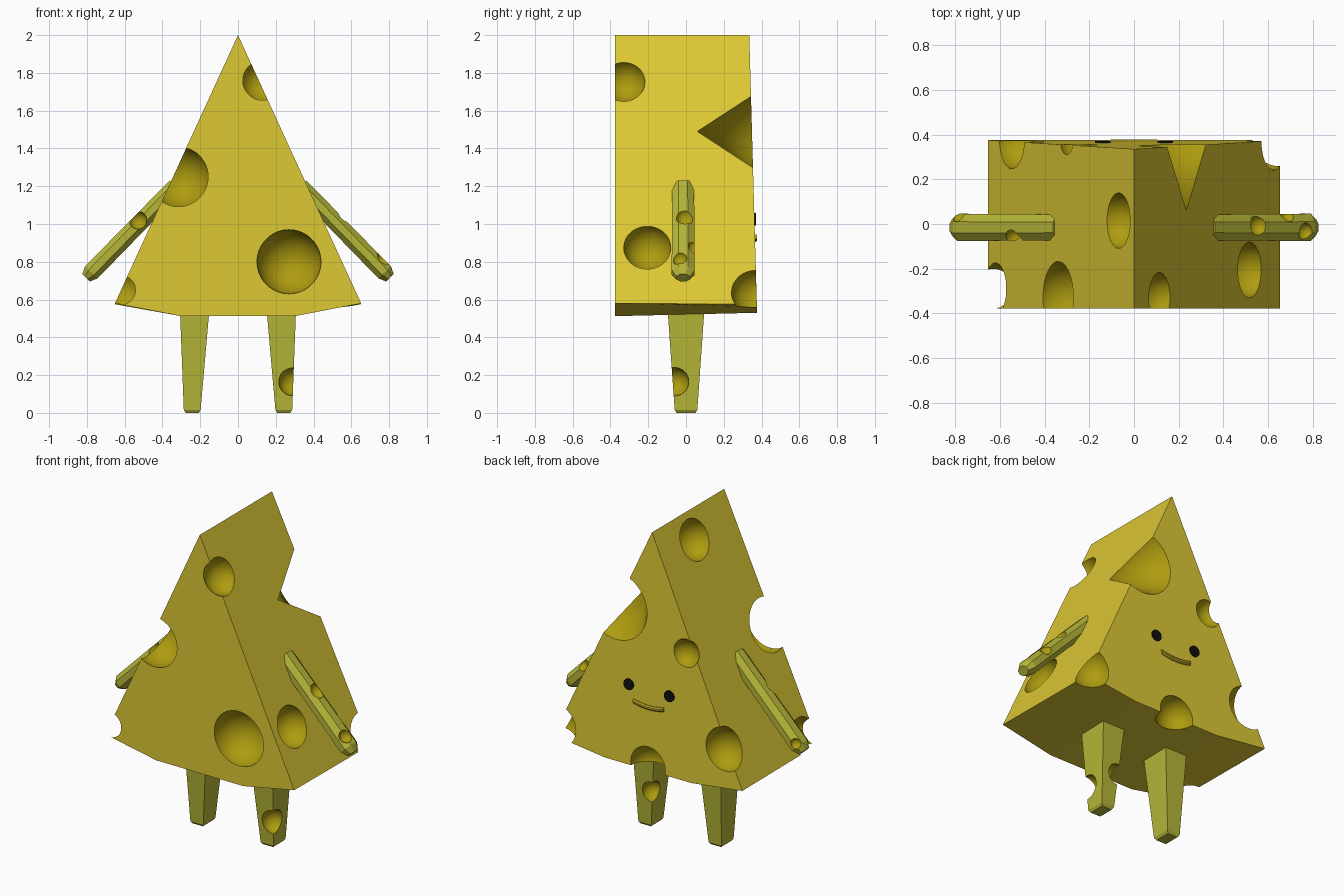
import bpy, bmesh, math
from mathutils import Vector

if "Cube" in bpy.data.objects:
    bpy.data.objects.remove(bpy.data.objects["Cube"])


def material(name, rgb):
    m = bpy.data.materials.new(name)
    m.diffuse_color = (*rgb, 1)
    m.use_nodes = True
    m.node_tree.nodes["Principled BSDF"].inputs["Base Color"].default_value = m.diffuse_color
    return m


RIND = material("cheese yellow", (0.72, 0.58, 0.035))
HOLE = material("hole olive", (0.42, 0.33, 0.005))
LIMB = material("limb green yellow", (0.47, 0.47, 0.04))
BLACK = material("eye black", (0.005, 0.005, 0.005))
MOUTH = material("mouth yellow", (0.50, 0.39, 0.02))


def make(name, bm, mat, smooth=False):
    bmesh.ops.recalc_face_normals(bm, faces=bm.faces)
    for f in bm.faces:
        f.smooth = smooth
    me = bpy.data.meshes.new(name)
    bm.to_mesh(me)
    bm.free()
    me.materials.append(mat)
    ob = bpy.data.objects.new(name, me)
    bpy.context.collection.objects.link(ob)
    return ob


def loft(name, rings, mat):
    """Closed solid through a list of equally long point rings."""
    bm = bmesh.new()
    vs = [[bm.verts.new(p) for p in r] for r in rings]
    n = len(rings[0])
    for a, b in zip(vs, vs[1:]):
        for i in range(n):
            bm.faces.new((a[i], a[(i + 1) % n], b[(i + 1) % n], b[i]))
    bm.faces.new(vs[0])
    bm.faces.new(vs[-1])
    return make(name, bm, mat)


def ball(center, r):
    bm = bmesh.new()
    bmesh.ops.create_uvsphere(bm, u_segments=28, v_segments=18, radius=r)
    bmesh.ops.translate(bm, verts=bm.verts, vec=center)
    return make("hole_cutter", bm, HOLE, True)


def carve(ob, cutters):
    """Subtract each cutter, keeping its colour on the hollow, then bake."""
    for c in cutters:
        c.hide_render = True
        mod = ob.modifiers.new("hole", 'BOOLEAN')
        mod.operation, mod.solver, mod.object = 'DIFFERENCE', 'EXACT', c
        mod.material_mode = 'TRANSFER'
    dg = bpy.context.evaluated_depsgraph_get()
    me = bpy.data.meshes.new_from_object(ob.evaluated_get(dg))
    ob.modifiers.clear()
    ob.data = me
    for c in cutters:
        bpy.data.objects.remove(c)


# Wedge body: front outline lofted to a slightly leaning back outline
front = [(0, 2), (-0.652, 0.58), (-0.3, 0.512), (0.3, 0.512), (0.652, 0.58)]
back = [(0, 2), (-0.652, 0.575), (-0.3, 0.53), (0.3, 0.53), (0.652, 0.575)]
body = loft("cheese_body", [[(x, -0.377, z) for x, z in front],
                            [(x, 0.375 - 0.04 * max(0, z - 0.58) / 1.42, z) for x, z in back]], RIND)

# Cone notch on the back right edge
bm = bmesh.new()
bmesh.ops.create_cone(bm, cap_ends=True, segments=40, radius1=0, radius2=0.281, depth=0.39)
for v in bm.verts:
    v.co = Vector((v.co.x + 0.233, v.co.z + 0.255, v.co.y + 1.49))
notch = make("notch_cutter", bm, HOLE, True)

# Round holes in the body
carve(body, [notch] + [ball(c, r) for c, r in [
    ((0.27, -0.375, 0.80), 0.17), ((0.517, -0.205, 0.875), 0.125),
    ((-0.315, -0.33, 1.25), 0.165), ((0.13, -0.33, 1.76), 0.115),
    ((-0.62, -0.29, 0.65), 0.117), ((0.63, 0.37, 0.64), 0.13),
    ((-0.53, 0.38, 0.80), 0.135), ((-0.25, 0.38, 1.32), 0.09),
    ((-0.08, 0.015, 1.855), 0.125), ((0.0, 0.37, 0.555), 0.12)]])


# Tapered legs with a small chamfer at the foot
def leg(name, s):
    rings = []
    for z, xi, xo, y in [(0, 0.208, 0.277, 0.05), (0.015, 0.198, 0.287, 0.06), (0.54, 0.152, 0.307, 0.097)]:
        rings.append([(s * xi, -y, z), (s * xo, -y, z), (s * xo, y, z), (s * xi, y, z)])
    return loft(name, rings, LIMB)


left_leg, right_leg = leg("left_leg", -1), leg("right_leg", 1)
carve(right_leg, [ball((0.29, -0.06, 0.165), 0.075), ball((0.185, 0.065, 0.23), 0.065)])


# Octagonal arms reaching down and outward, tapered at the hand
def arm(name, s):
    a, b = Vector((0.33, -0.015, 1.2)), Vector((0.805, -0.015, 0.715))
    d = (b - a).normalized()
    side, up = Vector((0, 1, 0)), Vector((-d.z, 0, d.x))
    rings = []
    for t, k in [(0, 0.95), (0.94, 1), (1.0, 0.6)]:
        ring = []
        for i in range(8):
            q = math.radians(22.5 + 45 * i)
            p = a.lerp(b, t) + side * 0.066 * k * math.cos(q) + up * 0.05 * k * math.sin(q)
            ring.append((s * p.x, p.y, p.z))
        rings.append(ring)
    return loft(name, rings, LIMB)


left_arm, right_arm = arm("left_arm", -1), arm("right_arm", 1)
carve(right_arm, [ball((0.56, -0.005, 1.04), 0.048), ball((0.77, -0.035, 0.82), 0.04),
                  ball((0.69, 0.05, 0.88), 0.04)])
carve(left_arm, [ball((-0.53, -0.065, 1.02), 0.048), ball((-0.79, 0.045, 0.78), 0.035)])


# Eyes: thin discs on the back face
for name, x in (("left_eye", -0.14), ("right_eye", 0.14)):
    bm = bmesh.new()
    bmesh.ops.create_cone(bm, cap_ends=True, segments=20, radius1=0.034, radius2=0.034, depth=0.009)
    for v in bm.verts:
        v.co = Vector((v.co.x + x, v.co.z + 0.366, v.co.y + 1.025))
    make(name, bm, BLACK)

# Mouth: slim curved bar just below the eyes
rings = []
for i in range(9):
    x = -0.105 + 0.21 * i / 8
    z = 0.918 + 1.3 * x * x
    rings.append([(x, 0.355 + 0.022 * u, z + 0.013 * w)
                  for u, w in [(0, -1), (0.7, -1), (1, -0.4), (1, 0.4), (0.7, 1), (0, 1)]])
loft("mouth", rings, MOUTH)
